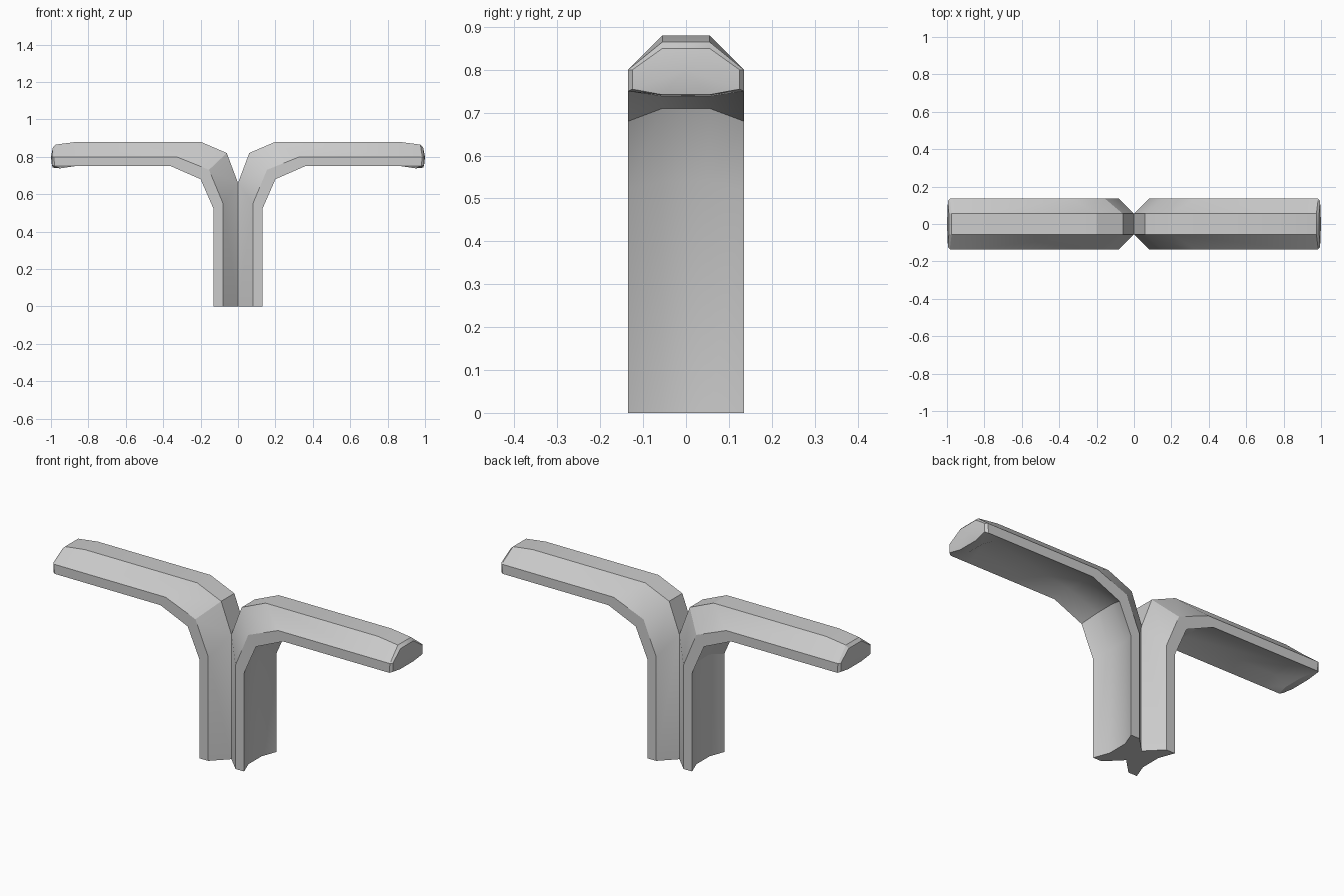
import bpy, bmesh, math

if "Cube" in bpy.data.objects:
    bpy.data.objects.remove(bpy.data.objects["Cube"])

# Half-widths (y) of the four section corners: inner ridge, shoulder, outer lip, recessed underside
WIDTH = [0.055, 0.135, 0.135, 0.055]

# Side-view paths (x, z) followed by each section corner, from foot to tip
RIDGE = [(0, 0), (0, .66), (.06, .82), (.20, .88), (.86, .88), (.975, .865), (.99, .85)]
SHOULDER = [(.08, 0), (.08, .55), (.155, .73), (.33, .80), (.86, .80), (.985, .80), (.995, .80)]
LIP = [(.13, 0), (.13, .52), (.20, .68), (.36, .75), (.87, .75), (.98, .75), (.995, .755)]
RECESS = [(.10, 0), (.10, .54), (.175, .71), (.345, .78), (.88, .78), (.95, .738), (.99, .742)]
PATHS = [RIDGE, SHOULDER, LIP, RECESS]


def make_branch(name, side, angle):
    bm = bmesh.new()
    rings = []
    last = len(RIDGE) - 1
    for i in range(last + 1):
        def corner(k, s):
            x, z = PATHS[k][i]
            w = WIDTH[k] - (0.01 if i == last and k in (1, 2) else 0)
            return bm.verts.new((side * x, s * w, z))
        rings.append([corner(k, -1) for k in range(4)] +
                     [corner(k, 1) for k in (3, 2, 1, 0)])

    # Walls; the hidden seam between the two stems is left open
    for i in range(last):
        a, b = rings[i], rings[i + 1]
        for j in range(8):
            if i == 0 and j == 7:
                continue
            n = (j + 1) % 8
            bm.faces.new((a[j], a[n], b[n], b[j]))

    # Flat foot and slightly domed tip
    bm.faces.new(rings[0])
    tip = bm.verts.new((side * 1.0, 0, 0.80))
    for j in range(8):
        bm.faces.new((rings[-1][j], rings[-1][(j + 1) % 8], tip))

    bmesh.ops.recalc_face_normals(bm, faces=bm.faces)
    # Make sure the top of the arm faces up
    top = max(bm.faces, key=lambda f: f.calc_center_median().z)
    if top.normal.z < 0:
        bmesh.ops.reverse_faces(bm, faces=bm.faces)
    mesh = bpy.data.meshes.new(name)
    bm.to_mesh(mesh)
    bm.free()
    obj = bpy.data.objects.new(name, mesh)
    bpy.context.collection.objects.link(obj)
    bpy.ops.object.select_all(action='DESELECT')
    obj.select_set(True)
    bpy.context.view_layer.objects.active = obj
    bpy.ops.object.shade_smooth_by_angle(angle=math.radians(angle))


# Two mirrored bent branches; the right bend is softer shaded
make_branch("right_branch", 1, 30)
make_branch("left_branch", -1, 22)
